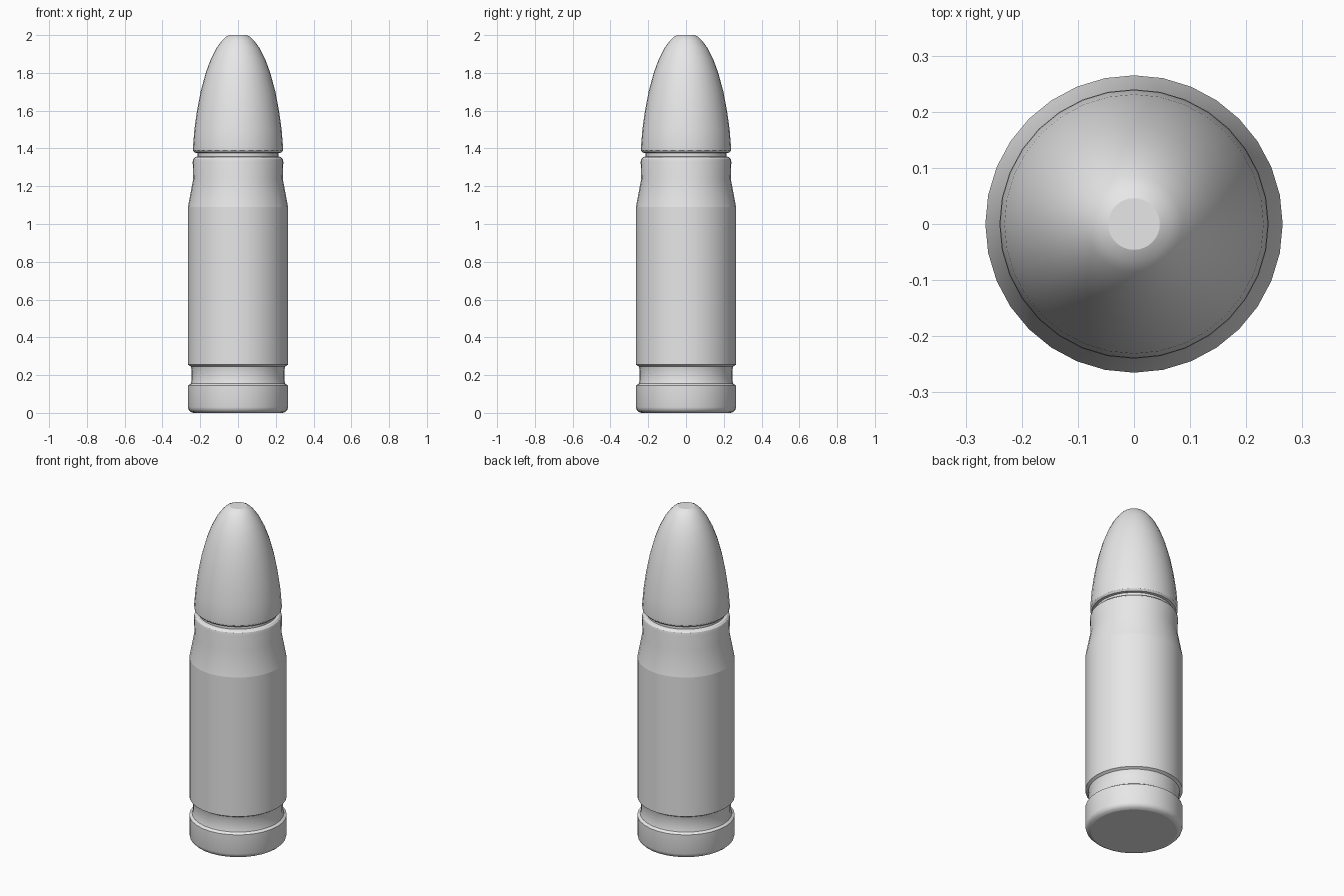
import bpy, bmesh
from math import cos, sin, pi, radians

SIDES = 32

old = bpy.data.objects.get("Cube")
if old:
    bpy.data.objects.remove(old, do_unlink=True)

grey = bpy.data.materials.new("plain_grey")
grey.use_nodes = True
colour = (0.8, 0.8, 0.8, 1)
grey.diffuse_color = colour
bsdf = next(n for n in grey.node_tree.nodes if n.type == 'BSDF_PRINCIPLED')
bsdf.inputs["Base Color"].default_value = colour


def lathe(name, profile, creases=()):
    """Turn a (radius, height) profile about z, with capped ends."""
    bm = bmesh.new()
    angles = [2 * pi * i / SIDES for i in range(SIDES)]
    rings = [[bm.verts.new((r * cos(a), r * sin(a), z)) for a in angles]
             for r, z in profile]
    for low, high in zip(rings, rings[1:]):
        for i in range(SIDES):
            j = (i + 1) % SIDES
            bm.faces.new((low[i], low[j], high[j], high[i]))
    bm.faces.new(rings[0][::-1])
    bm.faces.new(rings[-1])
    mesh = bpy.data.meshes.new(name)
    # Keep the chosen rings crisp
    for k in creases:
        for i in range(SIDES):
            bm.edges.get((rings[k][i], rings[k][(i + 1) % SIDES])).smooth = False
    bm.to_mesh(mesh)
    bm.free()
    mesh.materials.append(grey)
    obj = bpy.data.objects.new(name, mesh)
    bpy.context.collection.objects.link(obj)
    bpy.ops.object.select_all(action='DESELECT')
    obj.select_set(True)
    bpy.context.view_layer.objects.active = obj
    bpy.ops.object.shade_smooth_by_angle(angle=radians(30))
    return obj


# Rim with a rounded foot, groove, straight wall, shoulder and neck
rim = [(0.235, 0), (0.25, 0.005), (0.261, 0.016), (0.265, 0.03), (0.265, 0.145)]
groove = [(0.25, 0.155), (0.245, 0.175), (0.245, 0.225), (0.25, 0.246)]
wall = [(0.265, 0.255), (0.265, 1.09)]
neck = [(0.237, 1.24), (0.24, 1.33), (0.237, 1.345), (0.228, 1.354), (0.215, 1.357)]
case_profile = rim + groove + wall + neck
lathe("case", case_profile,
      creases=(0, len(rim) - 1, len(rim + groove), len(rim + groove + wall) - 1))

# Rounded nose with a flat tip, seated in the neck
lathe("nose", [
    (0.215, 1.355), (0.215, 1.376), (0.23, 1.378), (0.238, 1.388), (0.239, 1.4),
    (0.231, 1.5), (0.217, 1.6), (0.198, 1.7), (0.171, 1.8), (0.145, 1.87),
    (0.115, 1.93), (0.086, 1.97), (0.066, 1.99), (0.046, 2.0)],
    creases=(1, 13))
